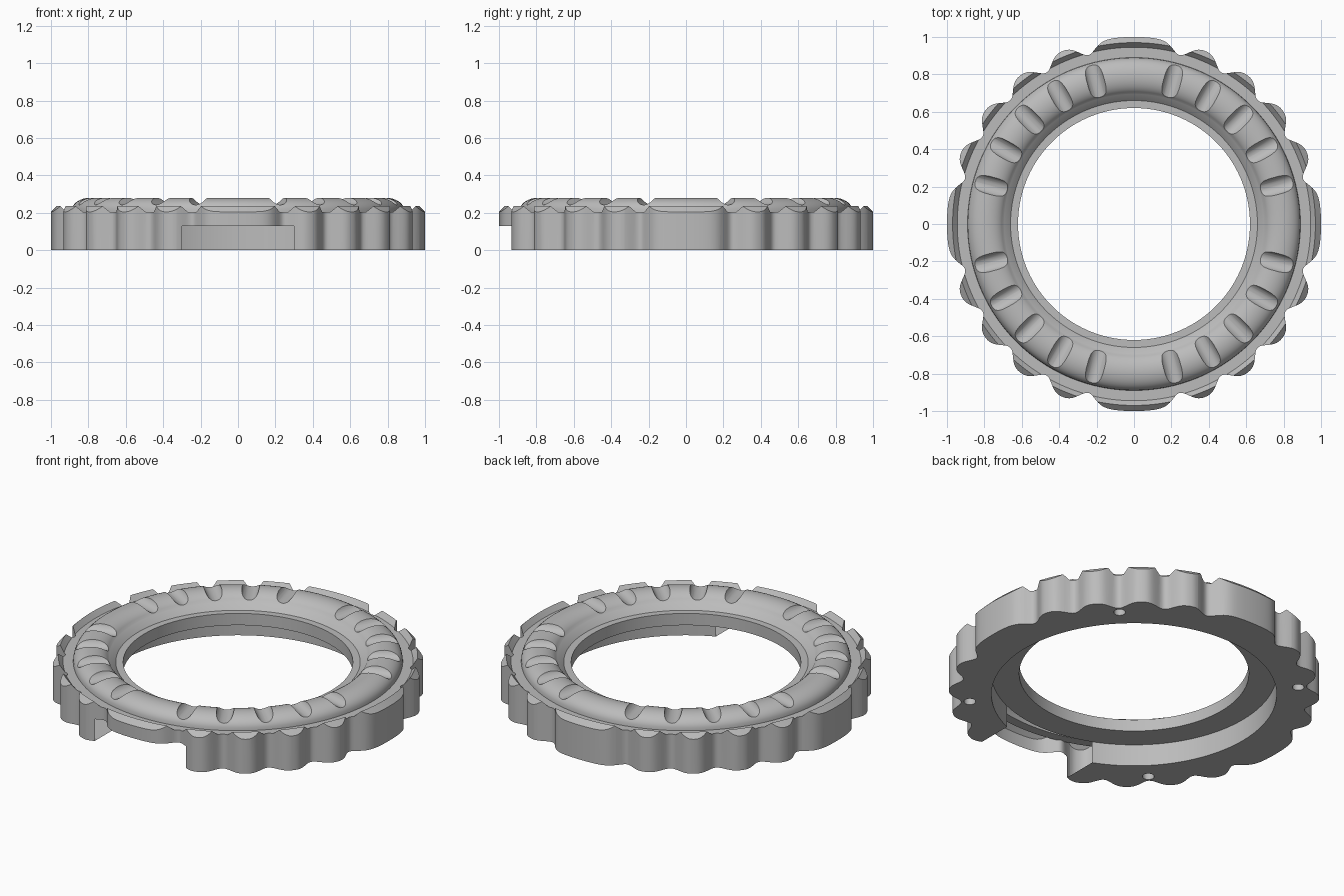
import bpy, bmesh
from math import sin, cos, pi, radians
from mathutils import Matrix, Vector

old = bpy.data.objects.get("Cube")
if old:
    bpy.data.objects.remove(old)

SEGS = 240

grey = bpy.data.materials.new("plain_grey")
grey.use_nodes = True
colour = (0.5, 0.5, 0.5, 1)
grey.diffuse_color = colour
grey.node_tree.nodes["Principled BSDF"].inputs["Base Color"].default_value = colour


def add_object(name, bm):
    bmesh.ops.recalc_face_normals(bm, faces=bm.faces)
    mesh = bpy.data.meshes.new(name)
    bm.to_mesh(mesh)
    bm.free()
    mesh.materials.append(grey)
    obj = bpy.data.objects.new(name, mesh)
    bpy.context.collection.objects.link(obj)
    return obj


def lathe(name, profile):
    """Revolve a closed (radius, z) profile into a solid ring."""
    bm = bmesh.new()
    rings = [[bm.verts.new((r * cos(2 * pi * i / SEGS), r * sin(2 * pi * i / SEGS), z))
              for r, z in profile] for i in range(SEGS)]
    n = len(profile)
    for i in range(SEGS):
        a, b = rings[i], rings[(i + 1) % SEGS]
        for j in range(n):
            k = (j + 1) % n
            bm.faces.new((a[j], b[j], b[k], a[k]))
    return add_object(name, bm)


def outline_radius(deg):
    """Wide lobe on each axis, four narrow grip lobes between."""
    q = (deg + 45) % 90 - 45
    if abs(q) <= 15:
        t, power = abs(q) / 15, 3
    else:
        t, power = abs(abs(q) % 15 - 7.5) / 7.5, 1.3
    return 0.935 + 0.065 * cos(pi / 2 * t ** power) ** 2


def cutter(name, bm):
    obj = add_object(name, bm)
    obj.hide_render = True
    return obj


def apply_boolean(target, tool, operation):
    mod = target.modifiers.new(tool.name, 'BOOLEAN')
    mod.object, mod.operation, mod.solver = tool, operation, 'EXACT'
    bpy.context.view_layer.objects.active = target
    bpy.ops.object.modifier_apply(modifier=mod.name)
    bpy.data.objects.remove(tool)


# Ring cross-section: rounded ridge, stepped inner lip, raised rim, recess below
ridge = [(0.79 + 0.1 * cos(pi * i / 16), 0.205 + 0.075 * sin(pi * i / 16) ** 0.9)
         for i in range(15)]
profile = [(1.03, 0), (1.03, 0.175), (0.97, 0.235), (0.945, 0.205)] + ridge + [
    (0.695, 0.235), (0.66, 0.2), (0.62, 0.2), (0.62, 0.13), (0.77, 0.13), (0.77, 0)]
bezel = lathe("bezel_ring", profile)

# Scalloped outer edge
bm = bmesh.new()
step = 0.75
loop = []
for i in range(int(360 / step)):
    r, a = outline_radius(i * step), radians(i * step)
    loop.append(bm.verts.new((r * cos(a), r * sin(a), -0.1)))
base = bm.faces.new(loop)
top = bmesh.ops.extrude_face_region(bm, geom=[base])["geom"]
bmesh.ops.translate(bm, vec=(0, 0, 0.5),
                    verts=[v for v in top if isinstance(v, bmesh.types.BMVert)])
apply_boolean(bezel, cutter("scallop_outline", bm), 'INTERSECT')

# Opening at the front of the recess
bm = bmesh.new()
bmesh.ops.create_cube(bm, size=1, matrix=Matrix.Translation((0, -0.85, 0.03))
                      @ Matrix.Diagonal((0.6, 0.5, 0.2, 1)))
apply_boolean(bezel, cutter("front_slot", bm), 'DIFFERENCE')

# Radial marker grooves across the ridge, none on the axes
bm = bmesh.new()
for deg in range(0, 360, 15):
    if deg % 90:
        turn = Matrix.Rotation(radians(deg), 4, 'Z')
        place = turn @ Matrix.Translation((0.79, 0, 0.29)) @ Matrix.Rotation(pi / 2, 4, 'Y')
        bmesh.ops.create_cone(bm, cap_ends=True, segments=24, radius1=0.048,
                              radius2=0.048, depth=0.3, matrix=place)
apply_boolean(bezel, cutter("marker_grooves", bm), 'DIFFERENCE')

# Small screw holes underneath
bm = bmesh.new()
for deg in range(45, 360, 90):
    place = Matrix.Rotation(radians(deg), 4, 'Z') @ Matrix.Translation((0.89, 0, 0))
    bmesh.ops.create_cone(bm, cap_ends=True, segments=24, radius1=0.032,
                          radius2=0.032, depth=0.2, matrix=place)
apply_boolean(bezel, cutter("screw_holes", bm), 'DIFFERENCE')

# Smooth curved surfaces, crisp edges
bpy.ops.object.select_all(action='DESELECT')
bezel.select_set(True)
bpy.context.view_layer.objects.active = bezel
bpy.ops.object.shade_smooth_by_angle(angle=radians(28))
